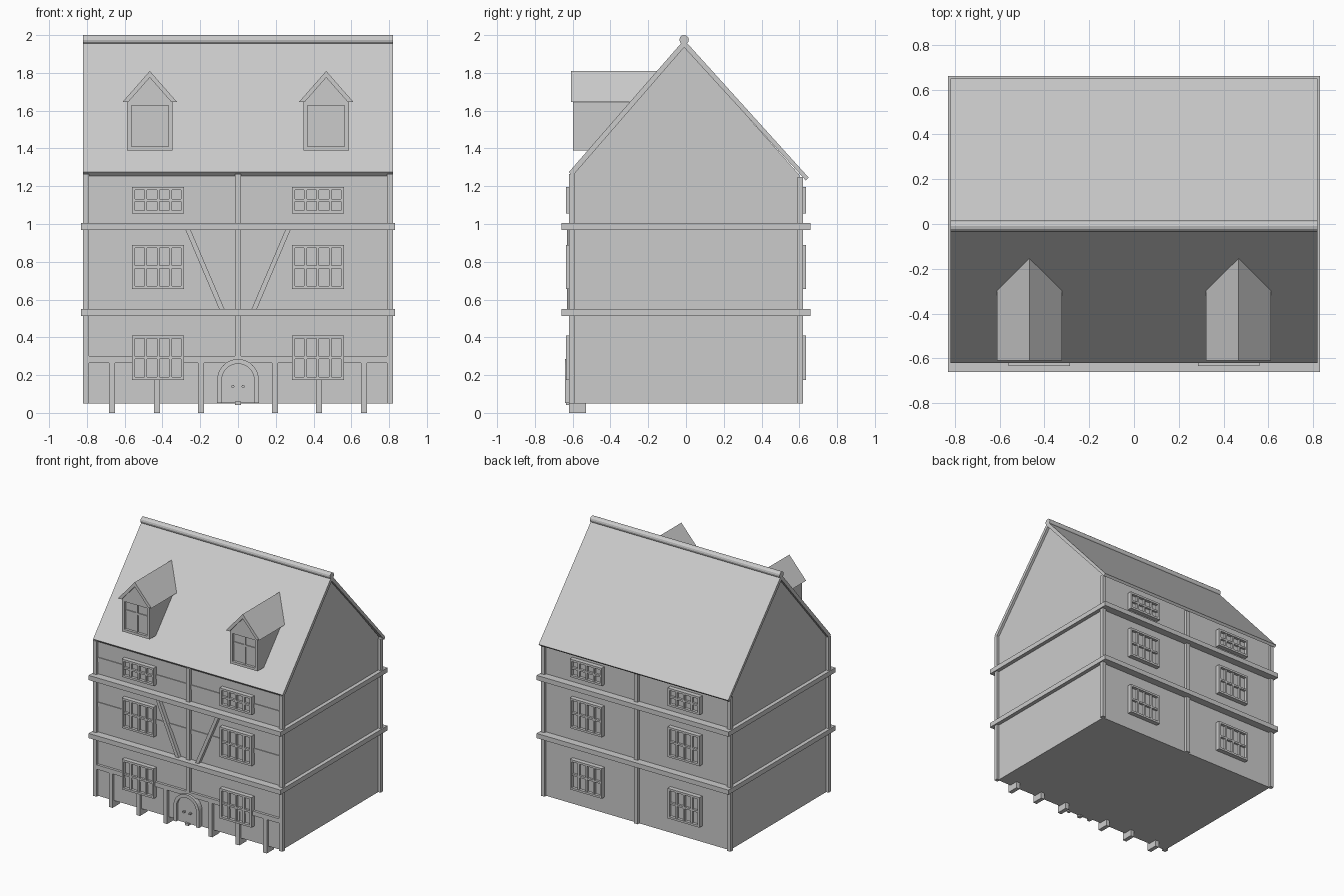
import bpy, bmesh, math

cube = bpy.data.objects.get("Cube")
if cube:
    bpy.data.objects.remove(cube, do_unlink=True)

GREY = (0.6, 0.6, 0.6, 1)
mat = bpy.data.materials.new("plain grey")
mat.use_nodes = True
mat.diffuse_color = GREY
mat.node_tree.nodes["Principled BSDF"].inputs["Base Color"].default_value = GREY


def finish(name, bm):
    bmesh.ops.recalc_face_normals(bm, faces=bm.faces)
    mesh = bpy.data.meshes.new(name)
    bm.to_mesh(mesh)
    bm.free()
    mesh.materials.append(mat)
    obj = bpy.data.objects.new(name, mesh)
    bpy.context.collection.objects.link(obj)
    return obj


def boxes(name, *ranges):
    """One object from boxes, each given as x, y and z ranges."""
    bm = bmesh.new()
    for r in ranges:
        verts = bmesh.ops.create_cube(bm, size=1)["verts"]
        for v in verts:
            v.co = [(a + b) / 2 + c * abs(b - a) for c, (a, b) in zip(v.co, r)]
    return finish(name, bm)


def prism(name, pts, axis, a, b):
    """Outline extruded from a to b along x (yz outline) or y (xz outline)."""
    place = (lambda p: (a, p[0], p[1])) if axis == "x" else (lambda p: (p[0], a, p[1]))
    bm = bmesh.new()
    face = bm.faces.new([bm.verts.new(place(p)) for p in pts])
    out = bmesh.ops.extrude_face_region(bm, geom=[face])["geom"]
    shift = (b - a, 0, 0) if axis == "x" else (0, b - a, 0)
    bmesh.ops.translate(bm, vec=shift, verts=[v for v in out if isinstance(v, bmesh.types.BMVert)])
    return finish(name, bm)


def cylinder(name, radius, length, axis, centre, sides):
    bm = bmesh.new()
    bmesh.ops.create_cone(bm, cap_ends=True, segments=sides, radius1=radius,
                          radius2=radius, depth=length)
    obj = finish(name, bm)
    obj.rotation_euler = (0, math.pi / 2, 0) if axis == "x" else (math.pi / 2, 0, 0)
    obj.location = centre
    return obj


# House body with gables
RIDGE = -0.01
prism("house_body", [(-0.6, 0.05), (0.6, 0.05), (0.6, 1.26), (RIDGE, 1.945), (-0.6, 1.26)],
      "x", -0.8, 0.8)

# Roof slopes and ridge roll
prism("roof_front", [(RIDGE, 1.975), (-0.62, 1.275), (-0.6, 1.255), (RIDGE, 1.935)],
      "x", -0.82, 0.82)
prism("roof_back", [(RIDGE, 1.975), (0.65, 1.245), (0.635, 1.23), (RIDGE, 1.935)],
      "x", -0.82, 0.82)
cylinder("ridge_roll", 0.025, 1.64, "x", (0, RIDGE, 1.975), 12)

# Floor belts
for name, z in (("lower_belt", 0.513), ("upper_belt", 0.967)):
    boxes(name, ((-0.83, 0.83), (-0.66, 0.66), (z, z + 0.037)))

# Corner posts and centre posts
for sx in (-1, 1):
    for sy, top in ((-1, 1.265), (1, 1.25)):
        boxes("corner_post", (sorted((sx * 0.79, sx * 0.82)), sorted((sy * 0.59, sy * 0.62)),
                              (0.05, top)))
boxes("front_centre_post", ((-0.0165, 0.0165), (-0.62, -0.59), (0.3, 1.265)))
boxes("back_centre_post", ((-0.0165, 0.0165), (0.59, 0.62), (0.05, 1.25)))

# Front rails: a full one over the ground floor, shallow ones above
boxes("ground_rail", ((-0.79, 0.79), (-0.62, -0.59), (0.265, 0.3)))
for z in (0.75, 1.1):
    boxes("shallow_rail", ((-0.79, 0.79), (-0.606, -0.59), (z, z + 0.035)))

# Ground floor stilts
for x in (0.195, 0.43, 0.667):
    for s in (-1, 1):
        boxes("stilt_post", ((s * x - 0.016, s * x + 0.016), (-0.62, -0.53), (0, 0.265)))

# Diagonal braces
for s in (-1, 1):
    prism("diagonal_brace", [(s * 0.277, 0.967), (s * 0.25, 0.967), (s * 0.072, 0.55),
                             (s * 0.1, 0.55)], "y", -0.63, -0.59)


def window(cx, side, z0, z1):
    """Framed window with four columns and two rows of panes."""
    x0, x1, rim, bar = cx - 0.138, cx + 0.138, 0.016, 0.007
    depth = sorted((side * 0.59, side * 0.635))
    inner = sorted((side * 0.59, side * 0.63))
    parts = [((x0, x1), sorted((side * 0.59, side * 0.613)), (z0, z1)),
             ((x0, x1), depth, (z0, z0 + rim)), ((x0, x1), depth, (z1 - rim, z1)),
             ((x0, x0 + rim), depth, (z0, z1)), ((x1 - rim, x1), depth, (z0, z1))]
    for i in (-1, 0, 1):
        x = cx + i * 0.066
        parts.append(((x - bar, x + bar), inner, (z0, z1)))
    mid = (z0 + z1) / 2
    parts.append(((x0, x1), inner, (mid - bar, mid + bar)))
    boxes("window", *parts)


for z0, z1 in ((0.175, 0.41), (0.655, 0.89), (1.055, 1.195)):
    for x in (-0.423, 0.423):
        for side in (-1, 1):
            window(x, side, z0, z1)


# Arched double door
def arch(r, n=16):
    curve = [(r * math.cos(math.pi * i / n), 0.175 + r * math.sin(math.pi * i / n))
             for i in range(n + 1)]
    return [(r, 0.053)] + curve + [(-r, 0.053)]


prism("door_frame", arch(0.11) + arch(0.085)[::-1], "y", -0.64, -0.59)
prism("door_panel", arch(0.087), "y", -0.62, -0.59)
boxes("door_sill", ((-0.015, 0.015), (-0.635, -0.6), (0.042, 0.06)))
for x in (-0.027, 0.027):
    cylinder("door_knob", 0.008, 0.03, "y", (x, -0.625, 0.14), 10)

# Dormers
for cx in (-0.467, 0.467):
    l, r, front = cx - 0.12, cx + 0.12, (-0.597, -0.57)
    boxes("dormer_body", ((l, r), (-0.577, -0.28), (1.39, 1.646)))
    boxes("dormer_window_frame",
          ((l, l + 0.022), front, (1.39, 1.646)), ((r - 0.022, r), front, (1.39, 1.646)),
          ((l, r), front, (1.39, 1.41)), ((l, r), front, (1.628, 1.646)),
          ((cx - 0.008, cx + 0.008), (-0.584, -0.57), (1.4, 1.64)),
          ((l, r), (-0.584, -0.57), (1.545, 1.56)))
    prism("dormer_gable", [(cx - 0.125, 1.645), (cx + 0.125, 1.645), (cx, 1.785)],
          "y", -0.597, -0.2)
    prism("dormer_roof", [(cx - 0.145, 1.645), (cx, 1.81), (cx + 0.145, 1.645),
                          (cx + 0.115, 1.645), (cx, 1.775), (cx - 0.115, 1.645)],
          "y", -0.61, -0.155)
